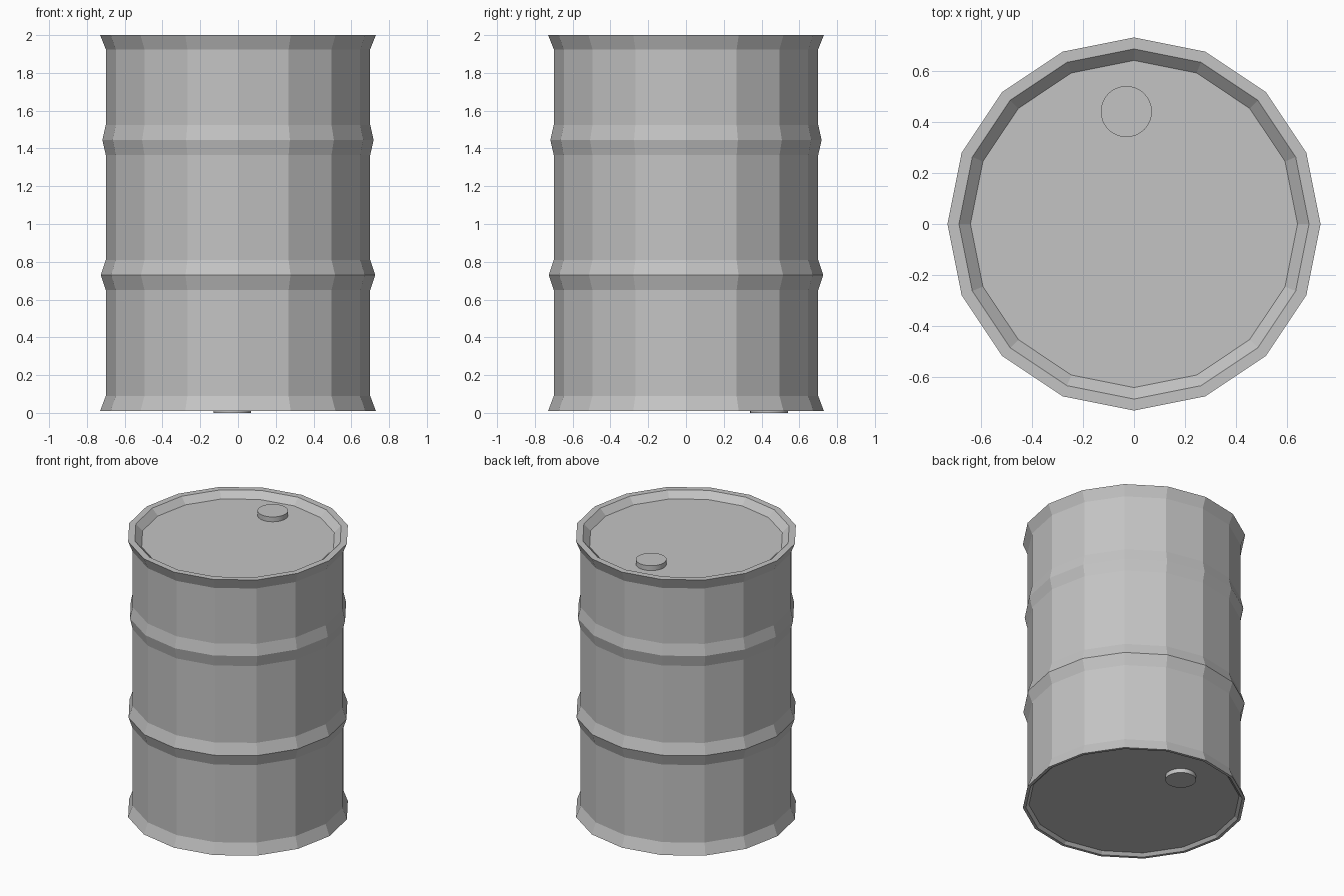
import bpy
import math

cube = bpy.data.objects.get("Cube")
if cube:
    bpy.data.objects.remove(cube, do_unlink=True)

GREY = (0.55, 0.55, 0.55, 1.0)
steel = bpy.data.materials.new("grey_steel")
steel.use_nodes = True
steel.diffuse_color = GREY
steel.node_tree.nodes["Principled BSDF"].inputs["Base Color"].default_value = GREY


def lathe(name, profile, sides, centre=(0, 0)):
    """Spin a closed (radius, z) profile, listed bottom to top, into a capped solid."""
    verts, faces = [], []
    for r, z in profile:
        for i in range(sides):
            a = 2 * math.pi * i / sides
            verts.append((centre[0] + r * math.cos(a), centre[1] + r * math.sin(a), z))
    for k in range(len(profile) - 1):
        lo, hi = k * sides, (k + 1) * sides
        for i in range(sides):
            j = (i + 1) % sides
            faces.append((lo + i, lo + j, hi + j, hi + i))
    faces.append(tuple(reversed(range(sides))))
    top = (len(profile) - 1) * sides
    faces.append(tuple(range(top, top + sides)))
    mesh = bpy.data.meshes.new(name)
    mesh.from_pydata(verts, [], faces)
    mesh.materials.append(steel)
    obj = bpy.data.objects.new(name, mesh)
    bpy.context.collection.objects.link(obj)
    return obj


def hoop(z, peak):
    """Profile points of one raised rolling hoop."""
    return [(BODY, z - 0.08), (peak, z), (BODY, z + 0.08)]


BODY, RIM = 0.70, 0.73

# Drum shell with recessed ends, flared rims and two rolling hoops
shell = [(0.69, 0.03), (0.71, 0.01), (RIM, 0.01), (BODY, 0.09)]
shell += hoop(0.73, 0.727) + hoop(1.445, 0.718)
shell += [(BODY, 1.925), (RIM, 2.0), (0.685, 2.0), (0.64, 1.955)]
lathe("drum_shell", shell, 16)

# Round bung caps on both ends
for name, low, high in (("top_cap", 1.95, 1.99), ("bottom_cap", 0.0, 0.035)):
    cap = lathe(name, [(0.1, low), (0.1, high)], 32, (-0.03, 0.44))
    for face in cap.data.polygons:
        face.use_smooth = len(face.vertices) == 4
    cap.data.set_sharp_from_angle(angle=math.radians(30))
